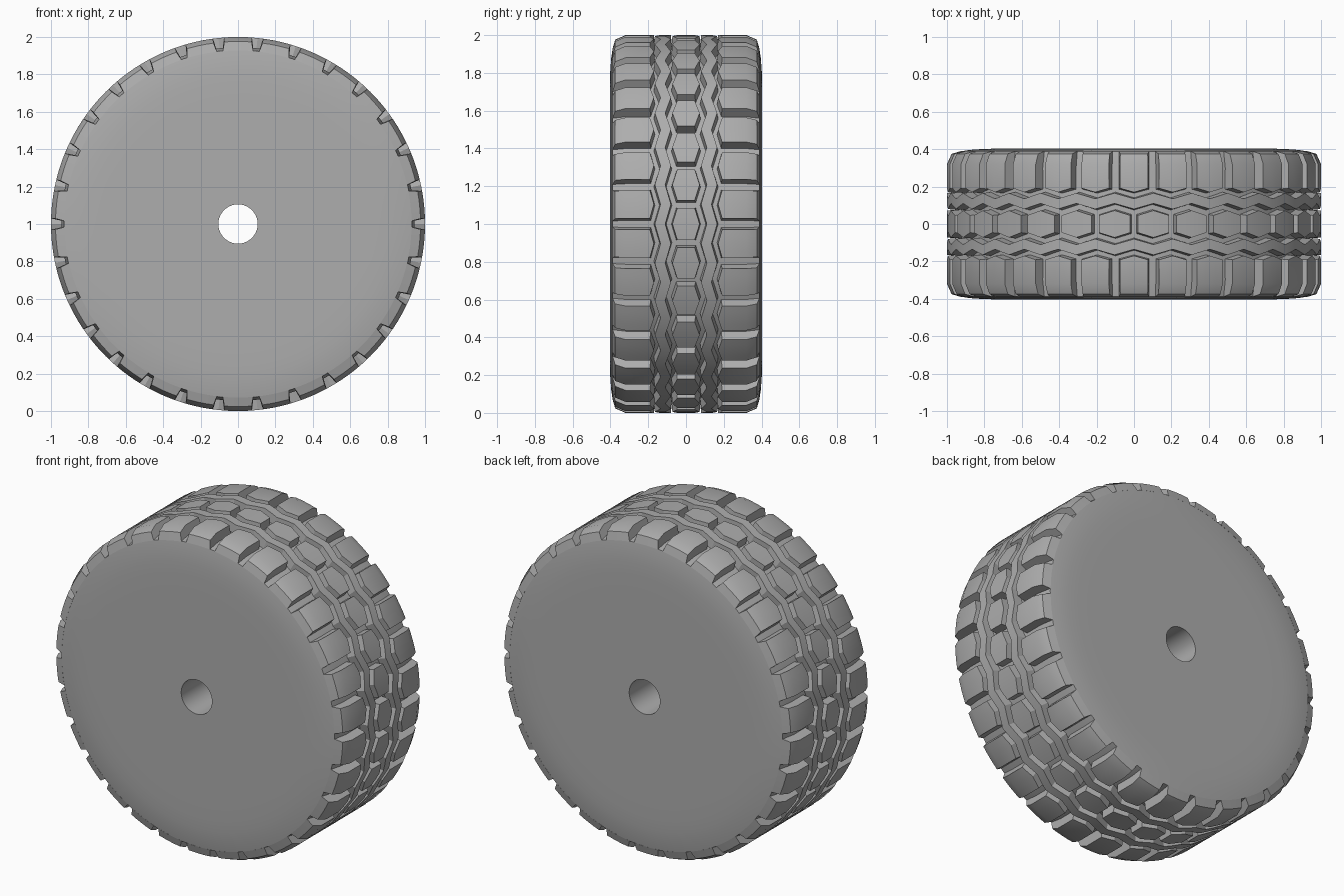
import bpy, bmesh
from math import sin, cos, radians, pi

if "Cube" in bpy.data.objects:
    bpy.data.objects.remove(bpy.data.objects["Cube"], do_unlink=True)

COUNT = 30                 # tread repeats around the wheel
STEP = 360 / COUNT
FLOOR = 0.945              # bottom of the grooves
SWING = 0.03               # sideways travel of the zigzag

rubber = bpy.data.materials.new("grey rubber")
rubber.use_nodes = True
grey = (0.42, 0.42, 0.42, 1)
rubber.diffuse_color = grey
rubber.node_tree.nodes["Principled BSDF"].inputs["Base Color"].default_value = grey


def point(angle, y, r):
    a = radians(angle)
    return (r * cos(a), y, 1 + r * sin(a))


def skin(bm, rings, closed):
    """Join equal cross-sections of (angle, y, radius) into a solid."""
    loops = [[bm.verts.new(point(*p)) for p in ring] for ring in rings]
    n = len(loops[0])
    pairs = list(zip(loops, loops[1:]))
    if closed:
        pairs.append((loops[-1], loops[0]))
    else:
        bm.faces.new(loops[0])
        bm.faces.new(loops[-1])
    for a, b in pairs:
        for i in range(n):
            j = (i + 1) % n
            bm.faces.new((a[i], a[j], b[j], b[i]))


def finish(bm, name):
    bmesh.ops.recalc_face_normals(bm, faces=bm.faces)
    mesh = bpy.data.meshes.new(name)
    bm.to_mesh(mesh)
    bm.free()
    mesh.materials.append(rubber)
    obj = bpy.data.objects.new(name, mesh)
    bpy.context.collection.objects.link(obj)
    bpy.ops.object.select_all(action='DESELECT')
    obj.select_set(True)
    bpy.context.view_layer.objects.active = obj
    bpy.ops.object.shade_smooth_by_angle(angle=radians(25))


def lathe(name, half, segments=120):
    """Spin a half profile, mirrored across y = 0, round the axle."""
    profile = half + [(-y, r) for y, r in reversed(half)]
    bm = bmesh.new()
    rings = [[(360 * i / segments, y, r) for y, r in profile] for i in range(segments)]
    skin(bm, rings, True)
    finish(bm, name)


def zigzag(angle):
    """1 beside the middle of a centre block, 0 between blocks."""
    return abs((angle % STEP) / STEP * 2 - 1)


# Tyre carcass and hub disc with the axle hole
lathe("tyre_carcass", [(0.403, 0.625), (0.403, 0.74), (0.401, 0.81), (0.396, 0.88),
                       (0.388, 0.93), (0.3, FLOOR)])
lathe("hub_disc", [(0.403, 0.105), (0.403, 0.625)])

# Shoulder blocks, parted by flared cross notches
bm = bmesh.new()
for side in (1, -1):
    for k in range(COUNT):
        rings = []
        for t in (-1, -0.5, 0, 0.5, 1):
            mid = (k + 0.5) * STEP
            top, low = mid + 4.3 * t, mid + 5.0 * t
            edge = 0.17 + SWING * zigzag(top)
            rings.append([(low, side * (edge - 0.006), FLOOR - 0.008),
                          (top, side * edge, 1), (top, side * 0.32, 1),
                          (top, side * 0.375, 0.976), (low, side * 0.389, 0.928),
                          (low, side * 0.3, FLOOR - 0.008)])
        skin(bm, rings, False)
finish(bm, "shoulder_blocks")

# Zigzag ribs on both sides of the centre row
bm = bmesh.new()
for side in (1, -1):
    rings = []
    for i in range(COUNT * 4):
        angle = i * STEP / 4
        shift = SWING * zigzag(angle)
        rings.append([(angle, side * (y + shift), r) for y, r in
                      ((0.074, FLOOR - 0.008), (0.08, 1), (0.135, 1), (0.141, FLOOR - 0.008))])
    skin(bm, rings, True)
finish(bm, "zigzag_ribs")

# Hexagonal centre blocks
bm = bmesh.new()
for k in range(COUNT):
    rings = []
    for t in (-1, -0.5, 0, 0.5, 1):
        top, low = k * STEP + 4.8 * t, k * STEP + 5.2 * t
        w = 0.072 - 0.026 * abs(t)
        rings.append([(low, -w - 0.006, FLOOR - 0.008), (top, -w, 1),
                      (top, w, 1), (low, w + 0.006, FLOOR - 0.008)])
    skin(bm, rings, False)
finish(bm, "centre_blocks")
